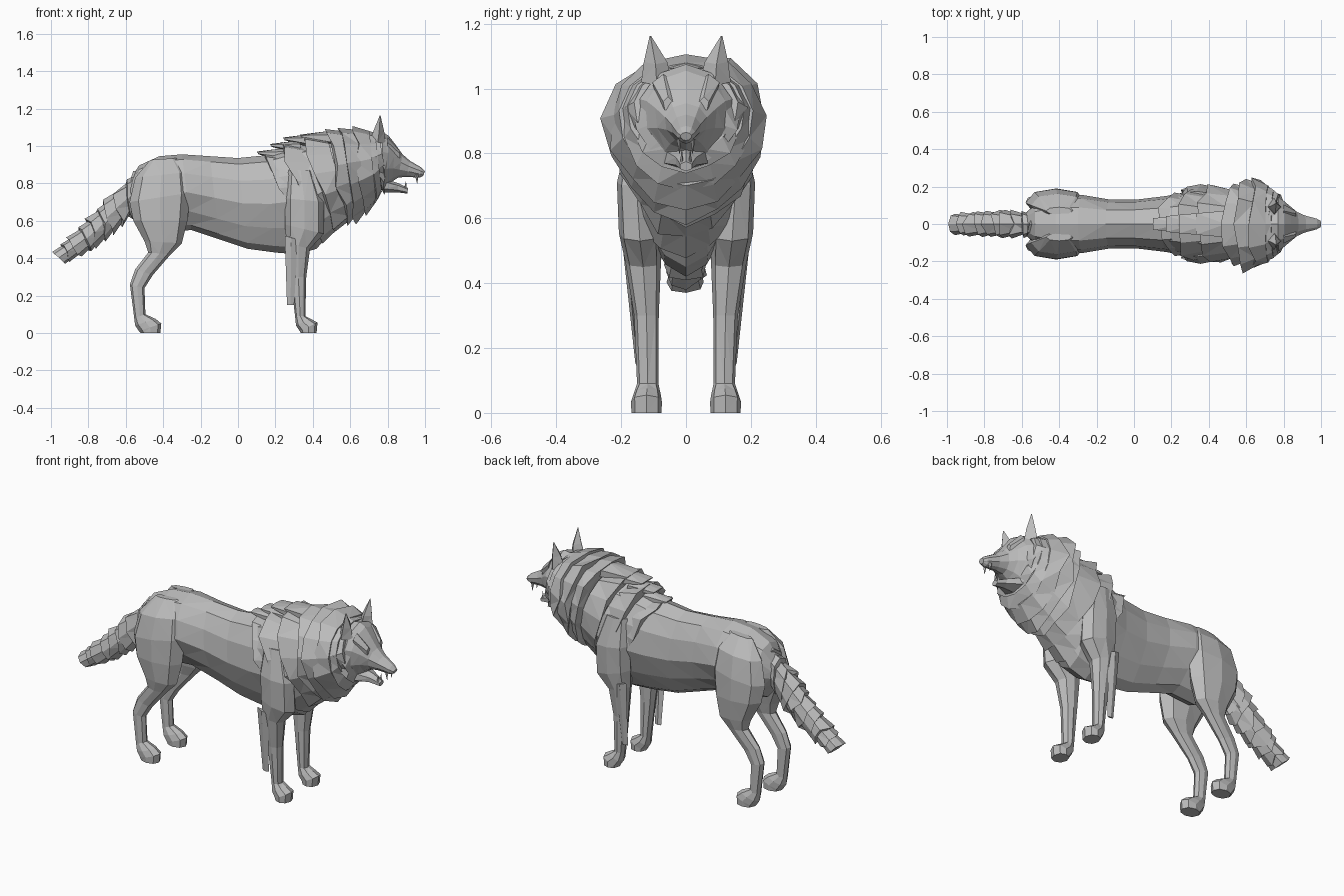
import bpy, bmesh, math, random
from mathutils import Vector

random.seed(4)
fur = bpy.data.materials.new("grey_fur")
fur.diffuse_color = (0.5, 0.5, 0.5, 1)


def lerp(a, b, t):
    return tuple(p + (q - p) * t for p, q in zip(a, b))


def scaled(sec, k):
    """Scale a section about its own centre."""
    xa, za, xb, zb, ry = sec
    cx, cz = (xa + xb) / 2, (za + zb) / 2
    return (cx + (xa - cx) * k, cz + (za - cz) * k,
            cx + (xb - cx) * k, cz + (zb - cz) * k, ry * k)


def loft(bm, sections, n=8, pinch=0.0, jagged=None, power=0.8):
    """Closed skin over rings; section = xa, za, xb, zb, half width, [centre y]."""
    rings = []
    for i, sec in enumerate(sections):
        xa, za, xb, zb, ry = sec[:5]
        cy = sec[5] if len(sec) > 5 else 0
        c = Vector(((xa + xb) / 2, cy, (za + zb) / 2))
        up = Vector(((xa - xb) / 2, 0, (za - zb) / 2))
        along = Vector((-up.z, 0, up.x)).normalized()
        ring = []
        for j in range(n):
            a = math.tau * j / n + math.pi / 2
            co, si = math.cos(a), math.sin(a)
            y = math.copysign(abs(co) ** power, co) * ry * (1 - pinch * max(0, -si))
            off = up * si + Vector((0, y, 0))
            if jagged and i == 1:
                off = off * random.uniform(0.93, 1.04) + along * random.uniform(-1, 1) * jagged
            ring.append(bm.verts.new(c + off))
        rings.append(ring)
    for r, q in zip(rings, rings[1:]):
        for j in range(n):
            k = (j + 1) % n
            bm.faces.new((r[j], r[k], q[k], q[j]))
    bm.faces.new(rings[0])
    bm.faces.new(rings[-1])


def finish(name, bm):
    bmesh.ops.triangulate(bm, faces=bm.faces[:])
    bmesh.ops.recalc_face_normals(bm, faces=bm.faces[:])
    me = bpy.data.meshes.new(name)
    bm.to_mesh(me)
    bm.free()
    me.materials.append(fur)
    ob = bpy.data.objects.new(name, me)
    bpy.context.collection.objects.link(ob)
    return ob


def part(name, sections, **kw):
    bm = bmesh.new()
    loft(bm, sections, **kw)
    return finish(name, bm)


def pair(name, sections, **kw):
    for side, s in (("left", 1), ("right", -1)):
        part(side + "_" + name, [x[:5] + (x[5] * s,) for x in sections], **kw)


# Torso with neck core
part("body", [
    (-.585, .80, -.57, .64, .06), (-.53, .895, -.52, .58, .115),
    (-.42, .945, -.40, .54, .155), (-.30, .955, -.25, .55, .155),
    (-.15, .945, -.10, .50, .13), (.0, .935, .05, .45, .132),
    (.15, .95, .20, .43, .15), (.28, .99, .32, .42, .175),
    (.42, 1.02, .42, .45, .185), (.55, 1.03, .55, .60, .17),
    (.72, 1.04, .73, .77, .14)], n=12, pinch=.42)

# Overlapping mane collars, flared and ragged toward the back:
# rear edge section, then how far the collar reaches forward
collars = [
    (.12, .965, .40, .48, .17, .13), (.22, 1.02, .45, .475, .20, .13),
    (.34, 1.06, .52, .53, .215, .13), (.48, 1.10, .58, .575, .235, .10),
    (.55, 1.11, .63, .585, .26, .09), (.62, 1.10, .685, .63, .245, .08),
    (.67, 1.085, .73, .69, .215, .06), (.71, 1.07, .775, .74, .19, .04)]
bm = bmesh.new()
for xa, za, xb, zb, w, reach in collars:
    back = (xa, za, xb, zb, w)
    front = scaled((xa + reach, za + .01, xb + reach * .7, zb + .04, w), .86)
    loft(bm, [front, back, scaled(back, .82)], n=14, pinch=.25, jagged=.02)
finish("mane", bm)

# Pointed tufts along the withers
bm = bmesh.new()
for x, z, w in ((.10, .97, .045), (.17, 1.01, .06), (.24, 1.045, .07), (.33, 1.06, .08)):
    loft(bm, [(x + .16, z + .02, x + .17, z - .06, w), (x, z, x + .01, z - .015, w * .8)], n=6)
finish("withers_tufts", bm)

# Head, jaw, ears, teeth
part("head", [
    (.70, 1.06, .74, .76, .15), (.77, 1.075, .78, .765, .15),
    (.805, 1.055, .80, .785, .128), (.84, 1.01, .825, .81, .10),
    (.88, .955, .855, .83, .068), (.92, .92, .90, .835, .048),
    (.98, .885, .97, .83, .03), (1.0, .865, .99, .84, .018)], n=10, pinch=.2, power=1)
part("cheek_ruff", [(.80, 1.03, .80, .80, .12), (.745, 1.05, .79, .755, .178),
                    (.76, 1.0, .77, .82, .12)], n=14, pinch=.35, jagged=.015)
part("lower_jaw", [(.77, .83, .785, .75, .075), (.86, .80, .85, .752, .035),
                   (.91, .775, .905, .745, .02)], n=6)
pair("ear", [(.705, 1.03, .79, 1.01, .048, .09), (.728, 1.09, .782, 1.075, .036, .094),
             (.758, 1.163, .762, 1.163, .002, .11)], n=4)
pair("brow", [(.80, 1.045, .80, .97, .035, .07), (.865, .975, .865, .93, .016, .055)], n=5)
pair("upper_fang", [(.945, .845, .965, .845, .007, .022), (.957, .80, .959, .80, .001, .02)], n=4)
pair("lower_fang", [(.885, .765, .902, .765, .006, .013), (.897, .81, .899, .81, .001, .013)], n=4)

# Front legs with shoulder, paw and trailing fur
pair("front_leg", [
    (.27, .87, .40, .87, .03, .145), (.25, .72, .46, .70, .06, .153),
    (.25, .58, .46, .53, .065, .142), (.26, .48, .385, .45, .055, .132),
    (.28, .30, .365, .30, .038, .122), (.305, .09, .36, .09, .033, .118),
    (.31, .04, .39, .075, .042, .12), (.33, .01, .425, .055, .048, .122),
    (.335, .0, .42, .0, .046, .122)])
pair("leg_feather", [(.25, .52, .32, .50, .012, .183), (.262, .15, .30, .15, .006, .15)], n=4)

# Hind legs with thigh, hock and paw
pair("hind_leg", [
    (-.47, .925, -.33, .935, .02, .07), (-.55, .83, -.27, .86, .062, .10),
    (-.58, .70, -.255, .75, .075, .113), (-.56, .60, -.27, .60, .07, .12),
    (-.50, .49, -.30, .48, .052, .125), (-.48, .43, -.36, .42, .036, .125),
    (-.55, .34, -.455, .31, .028, .12), (-.578, .26, -.50, .24, .028, .12),
    (-.555, .08, -.495, .10, .028, .12), (-.55, .04, -.44, .075, .04, .12),
    (-.53, .01, -.41, .05, .044, .12), (-.52, .0, -.415, .0, .042, .12)])

# Tail made of ragged fur tiers
tail = [(-.50, .90, -.52, .68, .055), (-.61, .82, -.58, .61, .07),
        (-.71, .71, -.66, .53, .075), (-.80, .61, -.75, .46, .07),
        (-.90, .515, -.85, .405, .065), (-.99, .435, -.92, .375, .055)]
bm = bmesh.new()
tiers = 10


def tail_at(t):
    t = min(max(t, 0), 1) * (len(tail) - 1)
    i = min(int(t), len(tail) - 2)
    return lerp(tail[i], tail[i + 1], t - i)


for i in range(tiers):
    root, edge = tail_at((i - .5) / tiers), tail_at((i + 1) / tiers)
    ragged = .022 if i < tiers - 1 else .008
    loft(bm, [scaled(root, .75), scaled(edge, 1.05), scaled(edge, .6)], n=8, jagged=ragged)
finish("tail", bm)
